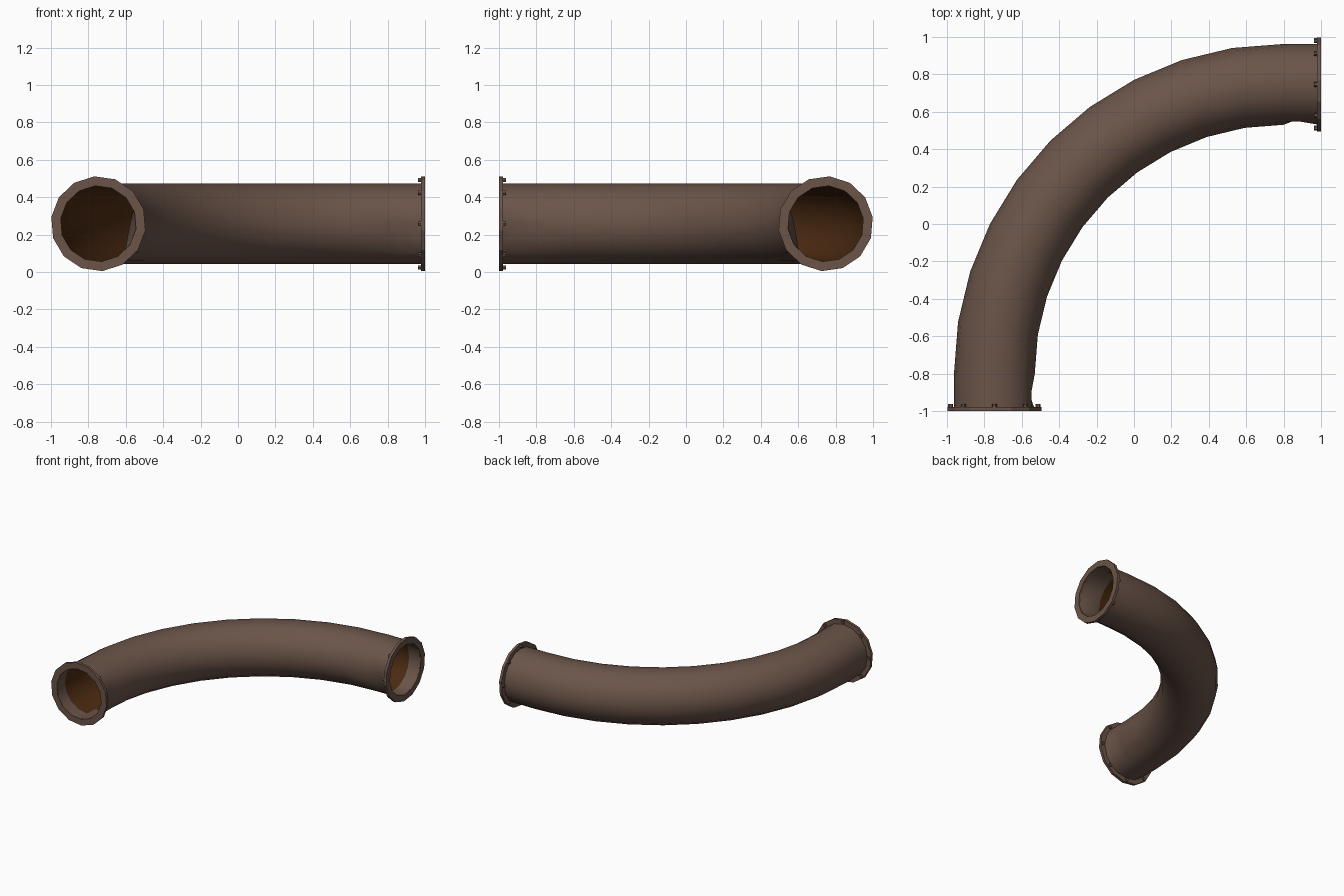
import bpy, bmesh, math
from mathutils import Vector

if "Cube" in bpy.data.objects:
    bpy.data.objects.remove(bpy.data.objects["Cube"])

BEND = Vector((0.8, -0.8, 0.258))   # centre of the bend
R = 1.5465                          # bend radius of the pipe centreline
Z = Vector((0, 0, 1))


def material(name, rgb):
    m = bpy.data.materials.new(name)
    m.diffuse_color = (*rgb, 1)
    m.use_nodes = True
    m.node_tree.nodes["Principled BSDF"].inputs["Base Color"].default_value = m.diffuse_color
    return m


BROWN = material("weathered brown", (0.145, 0.089, 0.066))
RUST = material("dark rust", (0.074, 0.024, 0.006))


def ring(bm, theta, shift, r, sides, phase=0.0, dent=0.0):
    """Circle of vertices across the pipe at a bend angle, slid along the pipe."""
    n = Vector((-math.cos(theta), math.sin(theta), 0))
    t = Vector((math.sin(theta), math.cos(theta), 0))
    c = BEND + n * R + t * shift
    out = []
    for i in range(sides):
        a = 2 * math.pi * i / sides + phase
        # dent sits on the inside of the bend, slightly below the middle
        d = dent if abs(a - math.pi * 1.06) < 0.25 else 0
        out.append(bm.verts.new(c + (n * math.cos(a) + Z * math.sin(a)) * (r - d)))
    return out


def bridge(bm, a, b):
    k = len(a)
    return [bm.faces.new((a[i], a[(i + 1) % k], b[(i + 1) % k], b[i])) for i in range(k)]


def finish(bm, name, mats, smooth=None):
    bmesh.ops.recalc_face_normals(bm, faces=bm.faces)
    me = bpy.data.meshes.new(name)
    bm.to_mesh(me)
    bm.free()
    for m in mats:
        me.materials.append(m)
    ob = bpy.data.objects.new(name, me)
    bpy.context.collection.objects.link(ob)
    if smooth:
        bpy.ops.object.select_all(action='DESELECT')
        ob.select_set(True)
        bpy.context.view_layer.objects.active = ob
        bpy.ops.object.shade_smooth_by_angle(angle=math.radians(smooth))


# Stations along the pipe: (bend angle, slide, dent)
H = math.pi / 2
stations = [(0, -0.19, 0), (0, -0.09, 0.035)]
stations += [(H * i / 10, 0, 0) for i in range(11)]
stations += [(H, 0.09, 0.035), (H, 0.19, 0)]

# Curved pipe with an outer wall and a rusty inner wall
SIDES = 16
bm = bmesh.new()
outer = [ring(bm, t, s, 0.216, SIDES, 0, d) for t, s, d in stations]
inner = [ring(bm, t, s, 0.204, SIDES, 0, d) for t, s, d in stations]
last = len(stations) - 2
for k in range(last + 1):
    bridge(bm, outer[k], outer[k + 1])
    for i, f in enumerate(bridge(bm, inner[k], inner[k + 1])):
        inside_bend = math.cos(2 * math.pi * (i + 0.5) / SIDES) < 0
        clean = k in (0, last) or (k in (1, last - 1) and inside_bend)
        f.material_index = 0 if clean else 1
bridge(bm, outer[0], inner[0])
bridge(bm, outer[-1], inner[-1])
finish(bm, "curved_pipe", [BROWN, RUST], 45)

# Flanges with eight bolts at each end
for label, theta, sign in (("front", 0, -1), ("right", H, 1)):
    bm = bmesh.new()
    prof = [(0.178, 0.205), (0.178, 0.254), (0.2, 0.254), (0.2, 0.203)]
    rings = [ring(bm, theta, sign * s, r, 14, math.radians(8)) for s, r in prof]
    for j in range(4):
        bridge(bm, rings[j], rings[(j + 1) % 4])
    finish(bm, label + "_flange", [BROWN])

    bm = bmesh.new()
    n = Vector((-math.cos(theta), math.sin(theta), 0))
    t = Vector((math.sin(theta), math.cos(theta), 0))
    for i in range(8):
        a = math.pi * i / 4
        c = BEND + n * R + (n * math.cos(a) + Z * math.sin(a)) * 0.234
        ends = []
        for s in (0.163, 0.182):
            ends.append([bm.verts.new(c + t * sign * s + (n * math.cos(b) + Z * math.sin(b)) * 0.013)
                         for b in (math.pi * j / 3 for j in range(6))])
        bridge(bm, *ends)
        bm.faces.new(ends[0])
        bm.faces.new(ends[1])
    finish(bm, label + "_bolts", [BROWN])
